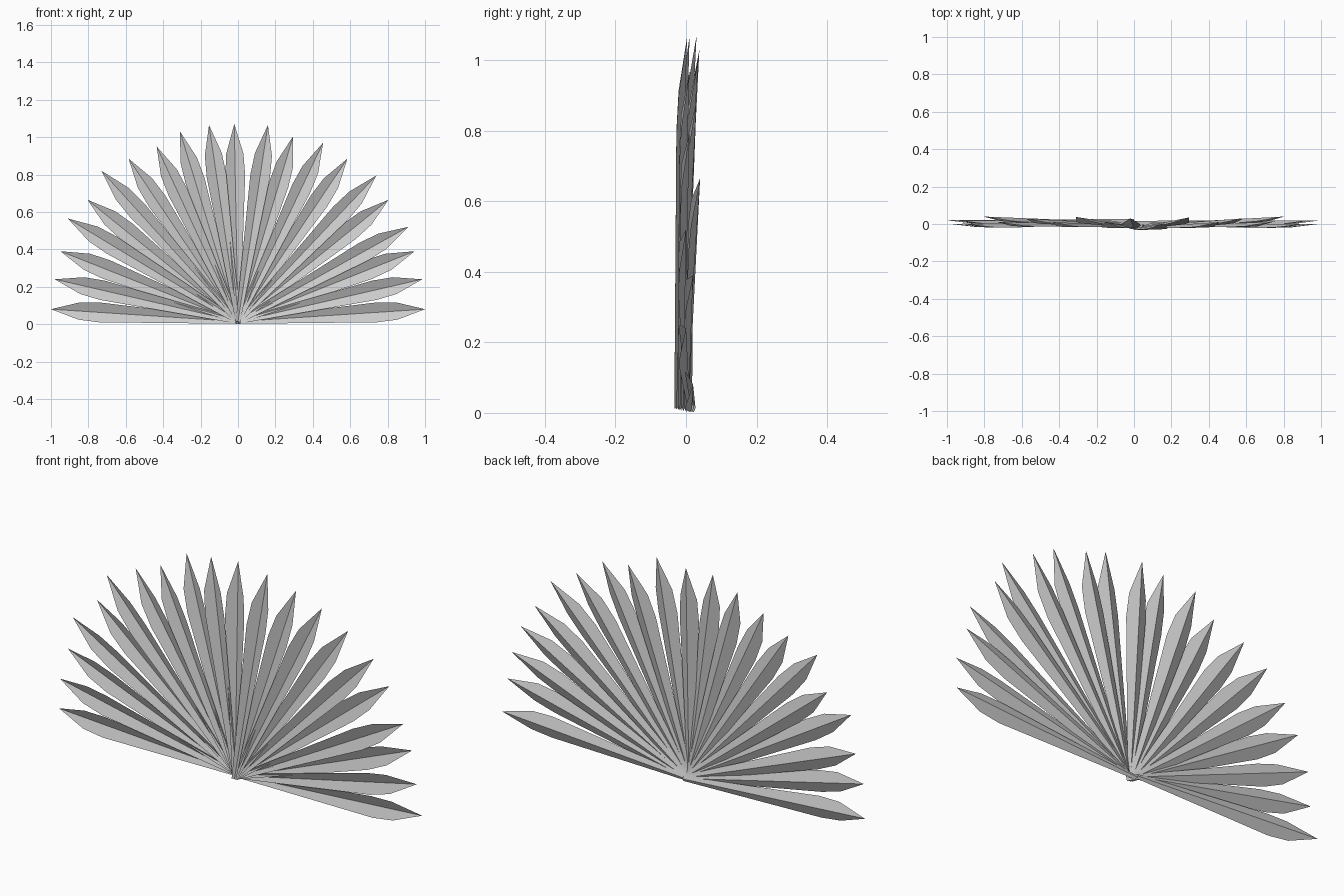
import bpy
import bmesh
from mathutils import Vector

if "Cube" in bpy.data.objects:
    bpy.data.objects.remove(bpy.data.objects["Cube"], do_unlink=True)

# Single leaf colour
grey = bpy.data.materials.new("leaf_grey")
grey.use_nodes = True
colour = (0.6, 0.6, 0.6, 1)
grey.diffuse_color = colour
grey.node_tree.nodes["Principled BSDF"].inputs["Base Color"].default_value = colour

# Tip of each leaflet, from the right end of the fan to the left: x, y, z
TIPS = [(-1, .02, .08), (-.98, 0, .24), (-.95, .02, .39), (-.91, .0, .565),
        (-.805, .04, .665), (-.73, .01, .82), (-.585, .03, .885),
        (-.435, .01, .95), (-.31, .038, 1.03), (-.155, .01, 1.065),
        (-.02, .03, 1.07), (.16, .003, 1.065), (.295, .035, 1.005),
        (.455, .01, .97), (.585, .03, .885), (.74, .01, .795),
        (.805, .04, .665), (.91, .0, .52), (.945, .02, .39),
        (.985, 0, .24), (1, .02, .08)]
FRONT_LEAF = 11

# Leaflet outline: fraction of length, half width
OUTLINE = [(0, .012), (.74, .053), (.85, .046), (1, 0)]
FOLD = .42


def make_leaflet(index, tip):
    """Flat-faced leaf blade folded into a valley along its midrib."""
    base = Vector((0, -.028 + .005 * abs(index - FRONT_LEAF), .014))
    tip = Vector(tip)
    axis = tip - base
    side = axis.cross(Vector((0, 1, 0))).normalized()
    forward = Vector((0, -FOLD, 0))
    bm = bmesh.new()
    rows = []
    for t, half in OUTLINE:
        rib = base + axis * t
        if half == 0:
            v = bm.verts.new(rib)
            rows.append((v, v, v))
        else:
            rows.append([bm.verts.new(rib + (side * s + forward * abs(s)) * half)
                         for s in (-1, 0, 1)])
    for low, high in zip(rows, rows[1:]):
        for k in (0, 1):
            corners = [low[k], low[k + 1], high[k + 1], high[k]]
            bm.faces.new(list(dict.fromkeys(corners)))
    for face in bm.faces:
        face.normal_update()
        if face.normal.y > 0:
            face.normal_flip()
    mesh = bpy.data.meshes.new(f"leaflet_{index + 1}")
    bm.to_mesh(mesh)
    bm.free()
    mesh.materials.append(grey)
    obj = bpy.data.objects.new(mesh.name, mesh)
    bpy.context.collection.objects.link(obj)


for i, tip_point in enumerate(TIPS):
    make_leaflet(i, tip_point)
